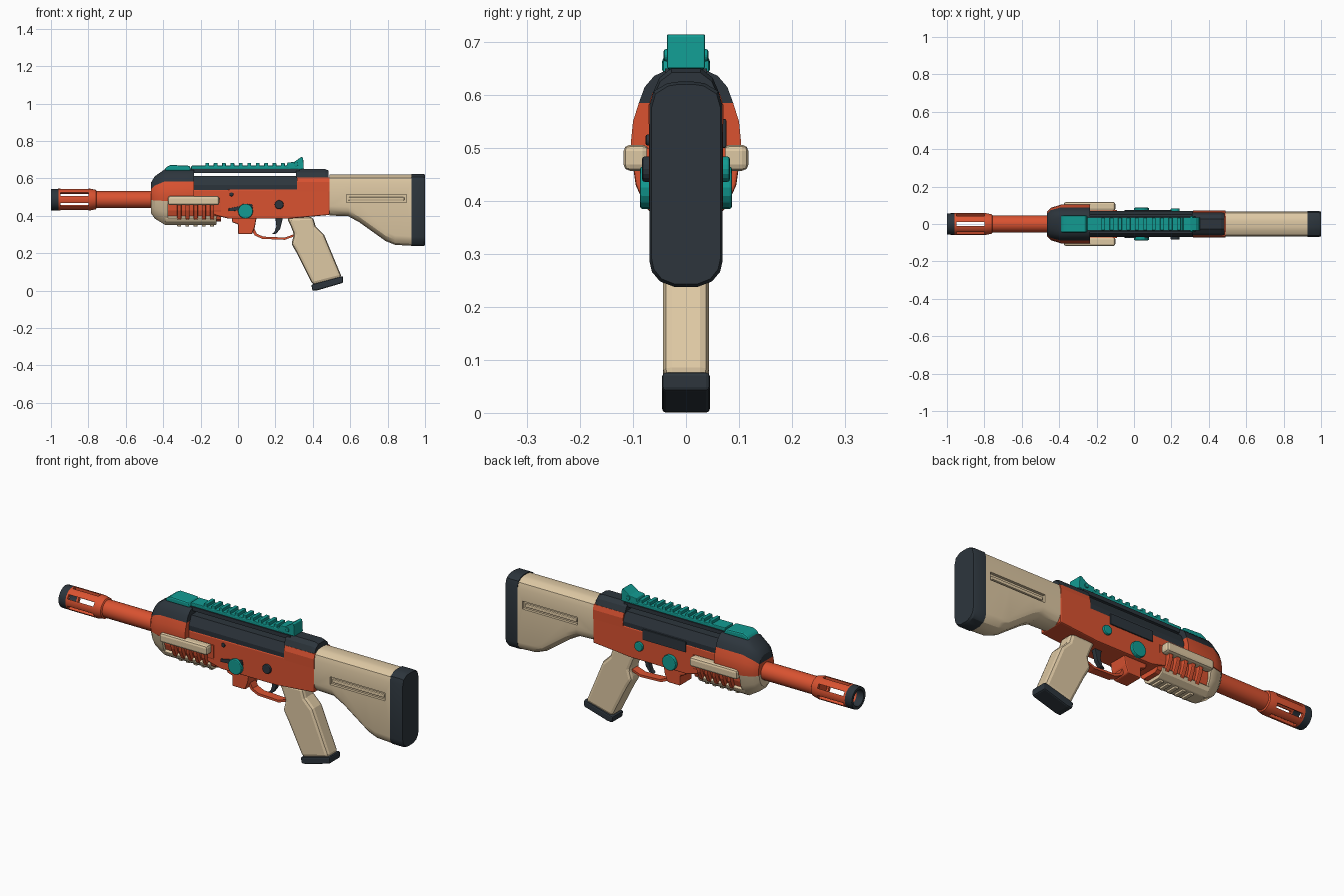
import bpy, bmesh, math
from mathutils import Matrix

if "Cube" in bpy.data.objects:
    bpy.data.objects.remove(bpy.data.objects["Cube"])


def material(name, rgb):
    m = bpy.data.materials.new(name)
    m.diffuse_color = (*rgb, 1)
    m.use_nodes = True
    m.node_tree.nodes["Principled BSDF"].inputs["Base Color"].default_value = m.diffuse_color
    return m


ORANGE = material("orange", (0.70, 0.085, 0.03))
CREAM = material("cream", (0.73, 0.58, 0.37))
DARK = material("charcoal", (0.026, 0.036, 0.046))
TEAL = material("teal", (0.006, 0.33, 0.29))


def make(name, verts, faces, mats, bevel=0, smooth=None, segs=2):
    me = bpy.data.meshes.new(name)
    me.from_pydata(verts, [], faces)
    bm = bmesh.new()
    bm.from_mesh(me)
    bmesh.ops.recalc_face_normals(bm, faces=bm.faces)
    bm.to_mesh(me)
    bm.free()
    ob = bpy.data.objects.new(name, me)
    bpy.context.collection.objects.link(ob)
    for m in (mats if isinstance(mats, list) else [mats]):
        me.materials.append(m)
    if bevel:
        b = ob.modifiers.new("bevel", 'BEVEL')
        b.width, b.segments, b.limit_method = bevel, segs, 'ANGLE'
    if smooth:
        bpy.ops.object.select_all(action='DESELECT')
        ob.select_set(True)
        bpy.context.view_layer.objects.active = ob
        bpy.ops.object.shade_smooth_by_angle(angle=math.radians(smooth))
    return ob


def rings(name, loops, mats, closed=False, **kw):
    """Skin a list of equal-length vertex loops."""
    n, k = len(loops[0]), len(loops)
    verts = [v for loop in loops for v in loop]
    faces = []
    for i in range(k if closed else k - 1):
        a, b = i * n, (i + 1) % k * n
        faces += [(a + j, a + (j + 1) % n, b + (j + 1) % n, b + j) for j in range(n)]
    if not closed:
        faces += [tuple(range(n)), tuple(range((k - 1) * n, k * n))]
    return make(name, verts, faces, mats, **kw)


def prism(name, pts, y0, y1, mat, bevel=0, **kw):
    """Side profile (x, z) extruded from y0 to y1."""
    return rings(name, [[(x, y, z) for x, z in pts] for y in (y0, y1)], mat, bevel=bevel, **kw)


def box(name, x0, x1, y0, y1, z0, z1, mat, bevel=0, **kw):
    return prism(name, [(x0, z0), (x1, z0), (x1, z1), (x0, z1)], y0, y1, mat, bevel, **kw)


def loft(name, stations, mat, **kw):
    """Stations (x, half section of (y, z) from bottom to top), mirrored in y."""
    return rings(name, [[(x, y, z) for y, z in h] + [(x, -y, z) for y, z in reversed(h)]
                        for x, h in stations], mat, **kw)


def lathe(name, prof, mats, zc=0.487, n=24, closed=False):
    """Profile (x, r) spun about the barrel axis."""
    return rings(name, [[(x, r * math.cos(t), zc + r * math.sin(t))
                         for t in (2 * math.pi * i / n for i in range(n))] for x, r in prof],
                 mats, closed=closed, smooth=35)


def knob(name, x, z, r, y0, y1, mat, n=16):
    c = [(x + r * math.cos(2 * math.pi * i / n), z + r * math.sin(2 * math.pi * i / n)) for i in range(n)]
    return prism(name, c, y0, y1, mat, 0.005)


def cut(ob, cutter):
    m = ob.modifiers.new("cut", 'BOOLEAN')
    m.operation, m.object, m.solver = 'DIFFERENCE', cutter, 'EXACT'
    bpy.context.view_layer.objects.active = ob
    bpy.ops.object.modifier_apply(modifier=m.name)
    bpy.data.objects.remove(cutter)


def scaled(half, sy, sz, zc=0.49):
    return [(y * sy, zc + (z - zc) * sz) for y, z in half]


# Barrel and slotted muzzle with a dark tip
lathe("barrel", [(-0.79, 0.045), (-0.42, 0.045)], ORANGE)
muzzle = lathe("muzzle", [(-1, 0.042), (-1, 0.057), (-0.96, 0.058), (-0.79, 0.058), (-0.76, 0.052),
                          (-0.755, 0.044), (-0.79, 0.042), (-0.96, 0.042)], [ORANGE, DARK], closed=True)
for p in muzzle.data.polygons:
    p.material_index = int(p.center.x < -0.965)
for k in range(3):
    c = box("slot_cutter", -0.95, -0.80, -0.1, 0.1, -0.011, 0.011, ORANGE)
    c.data.transform(Matrix.Translation((0, 0, 0.487)) @ Matrix.Rotation(math.radians(30 + 60 * k), 4, 'X'))
    cut(muzzle, c)

# Handguard: orange collar, dark top cover, cream chin
SHAPE = [(-0.465, 0.62, 0.55), (-0.445, 0.83, 0.76), (-0.39, 1, 1)]
side = [(0.10, 0.48), (0.104, 0.51), (0.10, 0.55), (0.089, 0.585)]
top = [(0.089, 0.585), (0.078, 0.615), (0.06, 0.636), (0.03, 0.65)]
chin = [(0.035, 0.352), (0.062, 0.372), (0.085, 0.42), (0.1, 0.50)]
for nm, half, end, mat in (("collar", side, -0.235, ORANGE), ("top_cover", top, -0.235, DARK),
                           ("chin", chin, -0.375, CREAM)):
    loft("handguard_" + nm, [(x, scaled(half, a, b)) for x, a, b in SHAPE] + [(end, half)], mat, smooth=30)
core = [(0.04, 0.37), (0.055, 0.38), (0.072, 0.43), (0.075, 0.50)]
loft("handguard_core", [(-0.39, core), (-0.09, core)], ORANGE)
shell = [(0.035, 0.352), (0.062, 0.37), (0.072, 0.39), (0.06, 0.40)]
loft("handguard_bottom", [(-0.39, shell), (-0.115, shell)], CREAM, bevel=0.004)
for i in range(5):
    x = -0.325 + 0.044 * i
    rib = [(0.055, 0.372), (0.075, 0.385), (0.095, 0.43), (0.1, 0.465)]
    loft("handguard_rib", [(x, rib), (x + 0.022, rib)], ORANGE, bevel=0.005)
    box("bottom_tooth", x, x + 0.02, -0.03, 0.03, 0.342, 0.36, CREAM, 0.003)

# Side rails on the handguard
for s in (-1, 1):
    box("side_rail", -0.375, -0.10, s * 0.07, s * 0.118, 0.457, 0.506, CREAM, 0.012)

# Receiver
prism("receiver", [(-0.25, 0.54), (-0.25, 0.45), (-0.11, 0.40), (-0.05, 0.385), (0.27, 0.385),
                   (0.49, 0.405), (0.49, 0.545)], -0.07, 0.07, ORANGE, 0.006)
rear = [(0.07, 0.53), (0.071, 0.58), (0.063, 0.605)]
loft("receiver_rear", [(0.315, rear), (0.49, rear)], ORANGE)
cap = [(0.063, 0.603), (0.05, 0.633), (0.028, 0.65)]
loft("receiver_cap", [(0.31, cap), (0.465, cap), (0.485, scaled(cap, 0.97, 0.95))], DARK)
band = [(0.068, 0.538), (0.07, 0.565), (0.05, 0.612)]
loft("receiver_band", [(-0.25, band), (0.317, band)], DARK)
box("ejection_cover", -0.05, 0.20, 0.066, 0.076, 0.50, 0.555, DARK, 0.003)

# Top rail with teeth, front block and rear sight
box("rail_support", -0.25, 0.33, -0.04, 0.04, 0.630, 0.650, DARK)
box("top_rail", -0.25, 0.34, -0.035, 0.035, 0.648, 0.668, TEAL, 0.004)
for i in range(10):
    x = -0.175 + 0.045 * i
    box("rail_tooth", x, x + 0.02, -0.034, 0.034, 0.660, 0.683, TEAL, 0.003)
prism("front_block", [(-0.395, 0.64), (-0.385, 0.66), (-0.36, 0.672), (-0.26, 0.668), (-0.245, 0.64)],
      -0.045, 0.045, TEAL, 0.008)
prism("rear_sight", [(0.255, 0.655), (0.265, 0.685), (0.30, 0.688), (0.338, 0.715), (0.348, 0.712),
                     (0.352, 0.65)], -0.036, 0.036, TEAL, 0.003)
for s in (-1, 1):
    knob("sight_screw", 0.31, 0.675, 0.012, s * 0.03, s * 0.042, TEAL, 10)

# Buttons, pins and selector
for s in (-1, 1):
    knob("large_button", 0.04, 0.425, 0.04, s * 0.06, s * 0.087, TEAL)
    knob("receiver_pin", 0.22, 0.46, 0.024, s * 0.06, s * 0.083, DARK if s < 0 else TEAL)
    knob("small_screw", -0.035, 0.515, 0.011, s * 0.06, s * 0.076, DARK, 10)
prism("selector_lever", [(-0.05, 0.425), (0.03, 0.43), (0.08, 0.44), (0.075, 0.465), (0.0, 0.45), (-0.05, 0.44)],
      -0.076, -0.066, DARK, 0.002)

# Magazine well, trigger guard and trigger
prism("magazine_well", [(-0.035, 0.395), (-0.03, 0.365), (0.0, 0.355), (0.0, 0.302), (0.075, 0.302),
                        (0.09, 0.34), (0.10, 0.395)], -0.05, 0.05, ORANGE, 0.006)
prism("trigger_guard", [(0.07, 0.325), (0.09, 0.295), (0.13, 0.277), (0.25, 0.272), (0.30, 0.29),
                        (0.30, 0.302), (0.25, 0.284), (0.135, 0.289), (0.10, 0.305), (0.085, 0.335)],
      -0.022, 0.022, ORANGE)
prism("trigger", [(0.20, 0.39), (0.205, 0.345), (0.195, 0.315), (0.18, 0.302), (0.205, 0.305),
                  (0.225, 0.33), (0.24, 0.39)], -0.012, 0.012, DARK, 0.003)

# Pistol grip with dark foot
prism("grip", [(0.26, 0.392), (0.28, 0.35), (0.30, 0.30), (0.285, 0.25), (0.315, 0.20), (0.40, 0.03),
               (0.556, 0.07), (0.46, 0.30), (0.415, 0.345), (0.40, 0.395)], -0.043, 0.043, CREAM, 0.017)
prism("grip_foot", [(0.392, 0.032), (0.398, 0.0), (0.425, 0.002), (0.562, 0.042), (0.562, 0.078)],
      -0.045, 0.045, DARK, 0.007)


# Stock with side grooves and butt pad
def stock_half(zb, zt, w=1):
    return [(y * w, z) for y, z in ((0.022, zb), (0.048, zb + 0.01), (0.063, zb + 0.028), (0.068, zb + 0.05),
                                    (0.068, zt - 0.045), (0.06, zt - 0.018), (0.035, zt - 0.003), (0.015, zt))]


stock = loft("stock", [(x, stock_half(z, 0.62)) for x, z in (
    (0.488, 0.402), (0.59, 0.398), (0.65, 0.365), (0.79, 0.265), (0.84, 0.245), (0.93, 0.24))], CREAM)
for s in (-1, 1):
    cut(stock, box("groove_cutter", 0.58, 0.90, s * 0.054, s * 0.1, 0.472, 0.513, CREAM))
    box("groove_bar", 0.59, 0.89, s * 0.045, s * 0.064, 0.482, 0.50, CREAM, 0.005)
bpy.context.view_layer.objects.active = stock
stock.select_set(True)
bpy.ops.object.shade_smooth_by_angle(angle=math.radians(28))
loft("butt_pad", [(0.928, stock_half(0.238, 0.625, 1.02)), (0.99, stock_half(0.238, 0.625, 1.02)),
                  (1.0, stock_half(0.243, 0.62, 0.96))], DARK, smooth=28)
